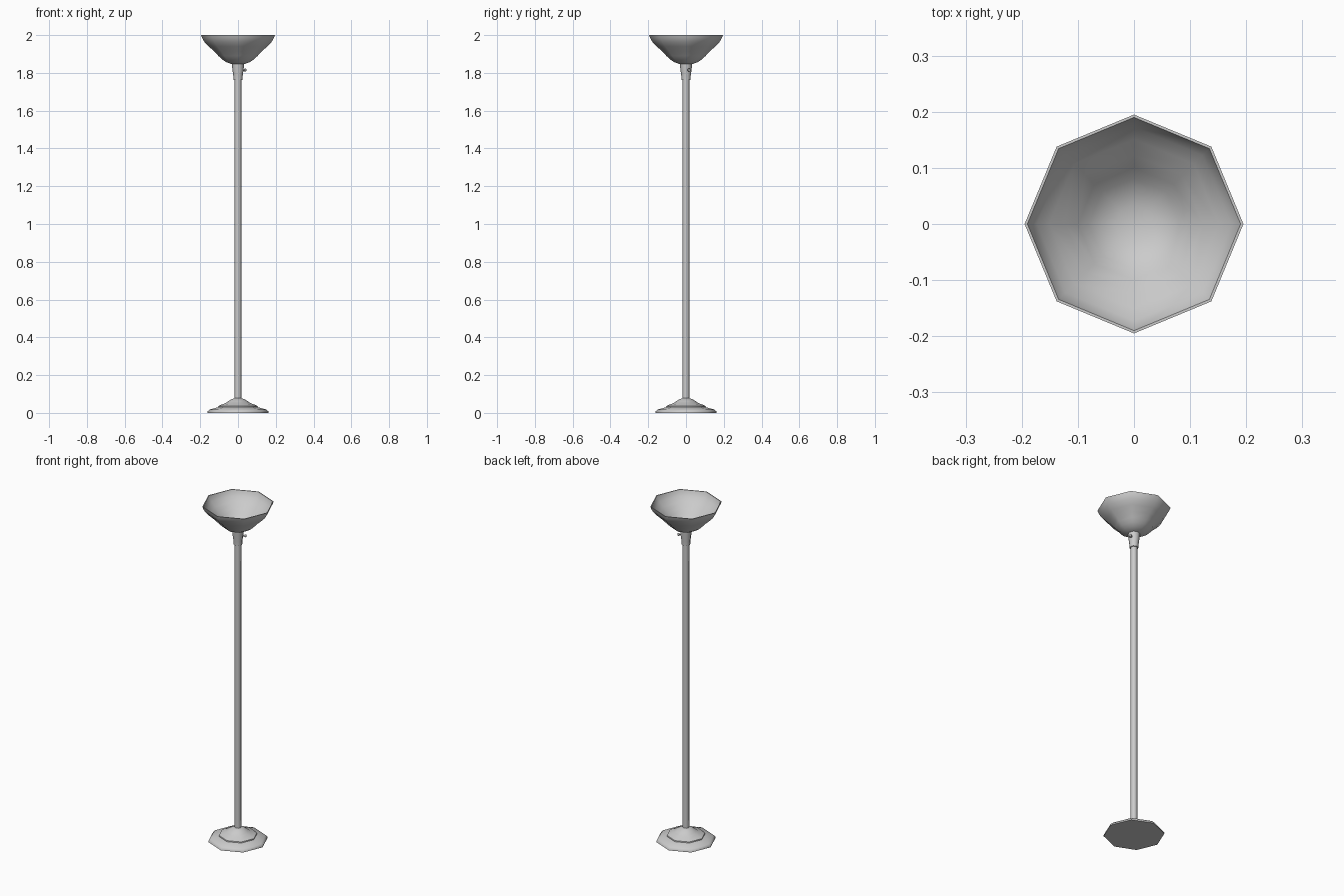
import bpy, bmesh, math
from mathutils import Matrix, Vector

if "Cube" in bpy.data.objects:
    bpy.data.objects.remove(bpy.data.objects["Cube"])

SIDES = 8


def finish(name, bm, angle):
    bmesh.ops.remove_doubles(bm, verts=bm.verts, dist=1e-5)
    bmesh.ops.recalc_face_normals(bm, faces=bm.faces)
    mesh = bpy.data.meshes.new(name)
    bm.to_mesh(mesh)
    bm.free()
    obj = bpy.data.objects.new(name, mesh)
    bpy.context.collection.objects.link(obj)
    bpy.ops.object.select_all(action='DESELECT')
    obj.select_set(True)
    bpy.context.view_layer.objects.active = obj
    bpy.ops.object.shade_smooth_by_angle(angle=math.radians(angle))
    return obj


def lathe(name, profile, sides=SIDES, angle=50, matrix=Matrix()):
    """Spin a (radius, height) profile around z; radius 0 closes an end."""
    bm = bmesh.new()
    verts = [bm.verts.new((r, 0, z)) for r, z in profile]
    edges = [bm.edges.new(pair) for pair in zip(verts, verts[1:])]
    bmesh.ops.spin(bm, geom=verts + edges, cent=(0, 0, 0), axis=(0, 0, 1),
                   angle=math.tau, steps=sides, use_duplicate=False)
    bm.transform(matrix)
    return finish(name, bm, angle)


# stepped octagonal foot
lathe("base", [(0, 0), (0.162, 0), (0.162, 0.007), (0.150, 0.018), (0.105, 0.030),
               (0.104, 0.036), (0.092, 0.042), (0.065, 0.052), (0.052, 0.062),
               (0.034, 0.072), (0.018, 0.078), (0, 0.078)])

# upright
lathe("pole", [(0, 0.07), (0.018, 0.07), (0.018, 1.77), (0, 1.77)])

# tapered lamp holder
lathe("socket", [(0, 1.762), (0.024, 1.762), (0.025, 1.785), (0.031, 1.830),
                 (0.032, 1.848), (0, 1.848)])

# thin bowl shade: outer wall, rim, inner wall
outer = [(0, 1.846), (0.035, 1.847), (0.064, 1.858), (0.085, 1.872), (0.104, 1.890),
         (0.127, 1.915), (0.155, 1.940), (0.178, 1.964), (0.190, 1.985), (0.195, 2.0)]
inner = [(0.190, 2.0), (0.185, 1.986), (0.173, 1.967), (0.151, 1.944), (0.123, 1.919),
         (0.100, 1.894), (0.081, 1.876), (0.062, 1.863), (0.034, 1.852), (0, 1.851)]
lathe("shade", outer + inner)

# switch knob, pointing out of one socket face
direction = Vector((math.cos(math.pi / 8), math.sin(math.pi / 8), 0))
aim = Matrix.Translation((0, 0, 1.815)) @ direction.to_track_quat('Z', 'Y').to_matrix().to_4x4()
lathe("switch_knob", [(0, 0.02), (0.004, 0.02), (0.004, 0.036), (0.008, 0.037),
                      (0.009, 0.041), (0.007, 0.046), (0, 0.047)], matrix=aim)
